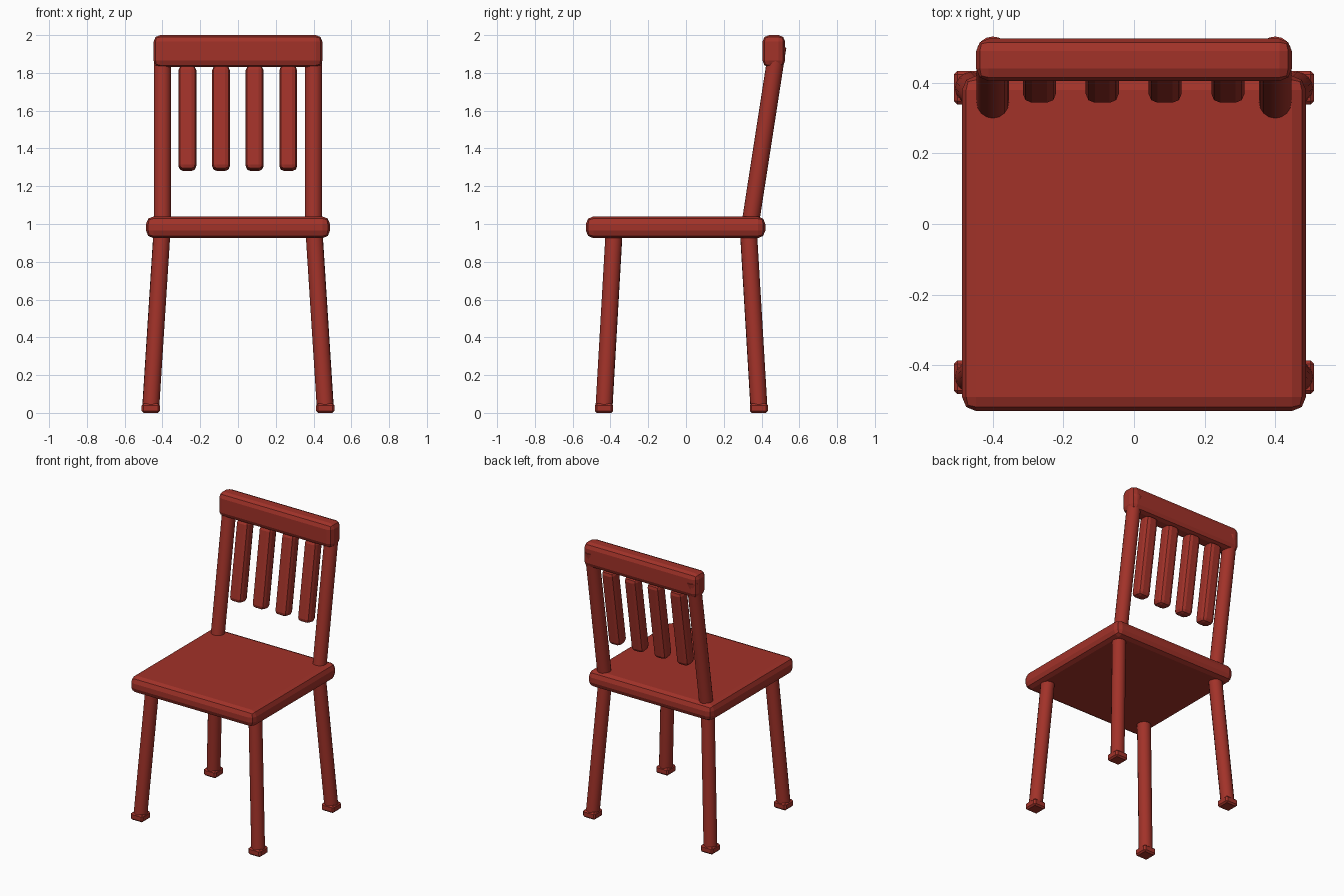
import bpy, math
from mathutils import Vector

if "Cube" in bpy.data.objects:
    bpy.data.objects.remove(bpy.data.objects["Cube"])

red = bpy.data.materials.new("brick red")
red.diffuse_color = (0.36, 0.032, 0.022, 1)
red.use_nodes = True
red.node_tree.nodes["Principled BSDF"].inputs["Base Color"].default_value = red.diffuse_color


def finish(ob, name, bevel=0, segments=2):
    ob.name = name
    ob.data.materials.append(red)
    bpy.ops.object.transform_apply(location=False, rotation=False, scale=True)
    if bevel:
        m = ob.modifiers.new("bevel", 'BEVEL')
        m.width = bevel
        m.segments = segments
    return ob


def box(name, lo, hi, bevel, segments=2):
    lo, hi = Vector(lo), Vector(hi)
    bpy.ops.mesh.primitive_cube_add(size=1, location=(lo + hi) / 2)
    ob = bpy.context.object
    ob.scale = hi - lo
    return finish(ob, name, bevel, segments)


def rod(name, a, b, radius):
    a, b = Vector(a), Vector(b)
    d = b - a
    bpy.ops.mesh.primitive_cylinder_add(vertices=16, radius=radius,
                                        depth=d.length, location=(a + b) / 2)
    ob = bpy.context.object
    ob.rotation_euler = d.to_track_quat('Z', 'Y').to_euler()
    finish(ob, name)
    bpy.ops.object.shade_smooth_by_angle(angle=math.radians(35))
    return ob


LEAN = 0.155  # backward slope of the chair back


def back_y(z):
    return 0.34 + LEAN * (z - 1.0)


# Seat
box("seat", (-0.487, -0.53, 0.925), (0.487, 0.42, 1.04), 0.04)

# Splayed legs, feet and back posts, mirrored left and right
for side, sx in (("left", -1), ("right", 1)):
    for end, top_y, foot_y in (("front", -0.38, -0.434), ("back", 0.33, 0.386)):
        rod(f"{end}_leg_{side}", (sx * 0.462, foot_y, 0.03),
            (sx * 0.402, top_y, 0.97), 0.045)
        box(f"{end}_foot_{side}", (sx * 0.462 - 0.048, foot_y - 0.048, 0),
            (sx * 0.462 + 0.048, foot_y + 0.048, 0.05), 0.01, 1)
    rod(f"back_post_{side}", (sx * 0.4, back_y(0.98), 0.98),
        (sx * 0.4, back_y(1.94), 1.94), 0.046)

# Top rail
box("top_rail", (-0.447, 0.405, 1.83), (0.447, 0.525, 2.0), 0.035)

# Four leaning slats
for i in range(4):
    slat = box(f"back_slat_{i + 1}", (-0.047, -0.045, -0.28), (0.047, 0.045, 0.28), 0.026)
    slat.location = (-0.268 + i * 0.178, back_y(1.56), 1.56)
    slat.rotation_euler = (-math.atan(LEAN), 0, 0)
